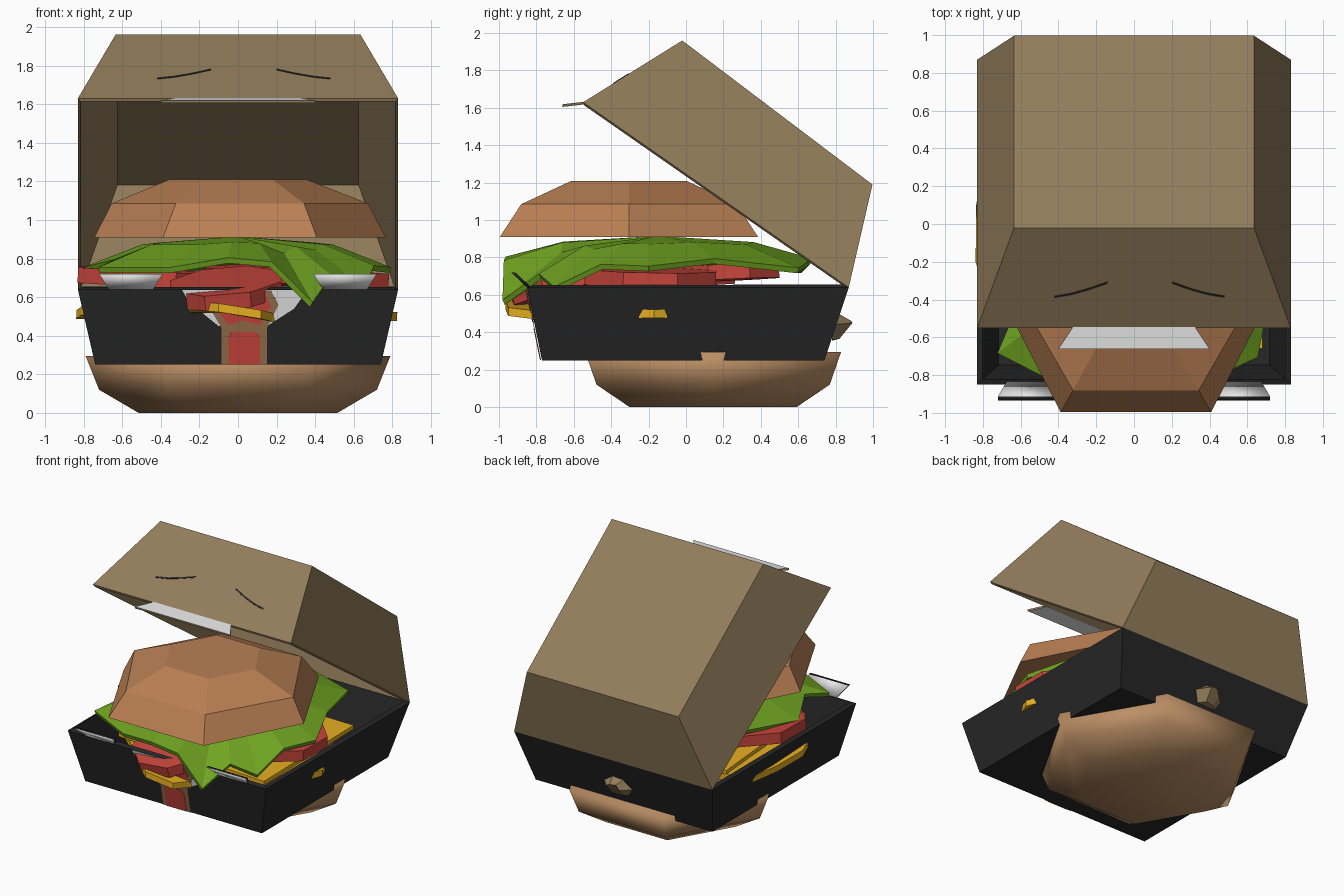
import bpy, bmesh, math
from mathutils import Vector

cube = bpy.data.objects.get("Cube")
if cube:
    bpy.data.objects.remove(cube, do_unlink=True)


def material(name, r, g, b):
    m = bpy.data.materials.new(name)
    m.use_nodes = True
    m.diffuse_color = (r, g, b, 1)
    bsdf = m.node_tree.nodes["Principled BSDF"]
    bsdf.inputs["Base Color"].default_value = (r, g, b, 1)
    bsdf.inputs["Roughness"].default_value = 0.9
    return m


KRAFT = material("kraft tan", .29, .205, .105)
BLACK = material("tray black", .02, .02, .02)
GREY = material("paper white", .82, .82, .82)
BUN = material("toasted bun", .49, .215, .09)
BREAD = material("pale bun", .5, .275, .13)
GREEN = material("lettuce green", .16, .37, .015)
RED = material("tomato red", .58, .06, .045)
YELLOW = material("cheese yellow", .8, .43, .015)
BACON = material("bacon brown", .31, .16, .07)


def finish(name, bm, *mats):
    bmesh.ops.recalc_face_normals(bm, faces=bm.faces)
    me = bpy.data.meshes.new(name)
    bm.to_mesh(me)
    bm.free()
    for m in mats:
        me.materials.append(m)
    ob = bpy.data.objects.new(name, me)
    bpy.context.collection.objects.link(ob)
    return ob


def thicken(ob, t, offset=0, rim=0):
    s = ob.modifiers.new("thickness", 'SOLIDIFY')
    s.thickness, s.offset, s.material_offset_rim = t, offset, rim
    s.use_even_offset = True
    return ob


def loft(name, rings, *mats, last=True):
    """Skin a stack of equal rings; the last end may stay open."""
    bm = bmesh.new()
    loops = [[bm.verts.new(p) for p in r] for r in rings]
    n = len(loops[0])
    for a, b in zip(loops, loops[1:]):
        for i in range(n):
            j = (i + 1) % n
            bm.faces.new((a[i], a[j], b[j], b[i]))
    bm.faces.new(loops[0][::-1])
    if last:
        bm.faces.new(loops[-1])
    return finish(name, bm, *mats)


def smooth(ob):
    for f in ob.data.polygons:
        f.use_smooth = True


def sheet(name, pts, thick, *mats):
    bm = bmesh.new()
    bm.faces.new([bm.verts.new(p) for p in pts])
    return thicken(finish(name, bm, *mats), thick, 0, len(mats) - 1)


def hexagon(r, cx, cy, z, tip=None):
    """Hexagon with its two tips on the x axis."""
    ring = []
    for i in range(6):
        reach = tip if tip and i % 3 == 0 else r
        a = i * math.pi / 3
        ring.append((cx + reach * math.cos(a), cy + reach * math.sin(a), z))
    return ring


def rect(w, front, back):
    """Rectangle from (y, z) of its front and back edges."""
    return [(-w, *front), (w, *front), (w, *back), (-w, *back)]


# Box: open tray and tilted lid
tray = loft("tray", [rect(.74, (-.77, .25), (.74, .25)),
                     rect(.83, (-.85, .64), (.87, .64))], BLACK, last=False)
thicken(tray, .03, -1)
lid = loft("lid", [rect(.635, (-.02, 1.96), (.997, 1.19)),
                   rect(.83, (-.55, 1.63), (.87, .64))], KRAFT, last=False)
thicken(lid, .016, -1)

# Paper tabs: white faces, dark top edge and ends on the tray pair
sheet("lid_tab", [(-.4, -.66, 1.612), (.4, -.66, 1.612),
                  (.32, -.54, 1.626), (-.32, -.54, 1.626)], .014, GREY, KRAFT)


def tab_section(low_x, high_x):
    return [(low_x, -.85, .64), (high_x, -.935, .72),
            (high_x, -.912, .72), (low_x, -.827, .64)]


for side, s in (("right", -1), ("left", 1)):
    tab = loft("tray_tab_" + side, [tab_section(s * .44, s * .39),
                                    tab_section(s * .67, s * .72)], GREY, BLACK)
    smooth(tab)
    for f in tab.data.polygons:
        f.material_index = int(f.normal.z > .9 or abs(f.normal.x) > .5)


# Fine curved slits on the sloping front of the lid
def on_lid(x, y):
    return Vector((x, y, 1.63 + (y + .55) * .623)) + Vector((0, -.53, .85)) * .001


for side, s, shift in (("right", -1, 0), ("left", 1, .06)):
    mid = [(.14, -.31), (.24, -.345), (.33, -.37), (.42, -.385)]
    upper = [on_lid(s * (x + shift), y + .005) for x, y in mid]
    lower = [on_lid(s * (x + shift), y - .005) for x, y in mid]
    sheet("slit_" + side, upper + lower[::-1], .004, BLACK)


# Layered plates on the front wall of the tray
def front_plate(name, outline, lift, mat):
    sheet(name, [(x, -.77 - .205 * (z - .25) - lift, z) for x, z in outline], .003, mat)


front_plate("paper_patch", [(-.29, .637), (-.25, .57), (-.1, .45), (.15, .45),
                            (.29, .54), (.36, .637)], .003, GREY)
front_plate("bacon_edge", [(-.085, .252), (-.085, .44), (-.15, .55), (-.12, .635),
                           (.17, .635), (.21, .56), (.15, .44), (.15, .252)], .006, BACON)
front_plate("bacon_lower", [(-.05, .252), (-.05, .39), (-.03, .42), (.09, .42),
                            (.115, .39), (.115, .252)], .009, RED)
front_plate("bacon_upper", [(-.05, .455), (-.11, .54), (-.09, .62), (.14, .62),
                            (.17, .55), (.11, .455), (.03, .48)], .009, RED)

# Strip end coming through the back wall
loft("back_bump", [[(-.13, .78, .42), (-.06, .78, .355), (.08, .78, .36),
                    (.14, .78, .44), (.05, .78, .52), (-.07, .78, .51)],
                   [(-.04, .86, .42), (-.03, .81, .365), (.04, .82, .365),
                    (.05, .89, .45), (.02, .885, .46), (-.02, .87, .46)]], KRAFT)

# Buns
smooth(loft("bottom_bun", [hexagon(.515, 0, .145, 0), hexagon(.72, 0, .145, .12),
                           hexagon(.79, 0, .145, .295)], BREAD))
loft("top_bun", [hexagon(.797, .01, -.305, .91, .755),
                 hexagon(.665, .01, -.305, 1.085),
                 hexagon(.355, 0, -.305, 1.21)], BUN)

# Cheese slices
sheet("cheese_lower", [(-.26, -.83, .56), (-.1, -.965, .545), (.12, -.95, .51),
                       (.18, -.83, .495), (.795, -.25, .5), (.825, -.17, .5),
                       (.795, -.1, .5), (0, .66, .5), (-.8, .34, .51),
                       (-.835, .1, .51), (-.838, -.2, .51), (-.81, -.3, .53)],
      .045, YELLOW)
sheet("cheese_upper", [(-.58, -.6, .58), (.68, -.66, .57), (.66, .44, .57),
                       (-.66, .46, .57)], .03, YELLOW)

# Tomato slices
for name, loc, r, rx, ry in (("front", (-.06, -.65, .645), .31, 11, -10),
                             ("right", (-.47, -.1, .7), .39, 2, 2),
                             ("left", (.43, -.19, .695), .38, 0, 3),
                             ("back", (.1, .23, .72), .29, 2, -2)):
    bpy.ops.mesh.primitive_cylinder_add(
        vertices=8, radius=r, depth=.08, location=loc,
        rotation=(math.radians(rx), math.radians(ry), math.pi / 8))
    slice_ob = bpy.context.object
    slice_ob.name = "tomato_" + name
    slice_ob.data.materials.append(RED)

# Lettuce: a draped leaf with a wavy rim
rim = [(.79, -.2, .74), (.64, .15, .78), (.5, .6, .73), (.1, .67, .78), (-.45, .62, .73),
       (-.66, .2, .78), (-.8, -.2, .74), (-.64, -.5, .78), (-.72, -.68, .74),
       (-.35, -.87, .74), (-.05, -.96, .79), (.17, -.97, .77), (.38, -.975, .56),
       (.48, -.78, .7), (.65, -.7, .63), (.7, -.45, .75)]
bm = bmesh.new()
outer = [bm.verts.new(p) for p in rim]
inner = [bm.verts.new((x * .62, -.15 + (y + .15) * .62, .86 + (z - .75) * .25))
         for x, y, z in rim]
hub = bm.verts.new((0, -.15, .9))
for i in range(len(rim)):
    j = (i + 1) % len(rim)
    bm.faces.new((outer[i], outer[j], inner[j], inner[i]))
    bm.faces.new((inner[i], inner[j], hub))
thicken(finish("lettuce", bm, GREEN), .03)
